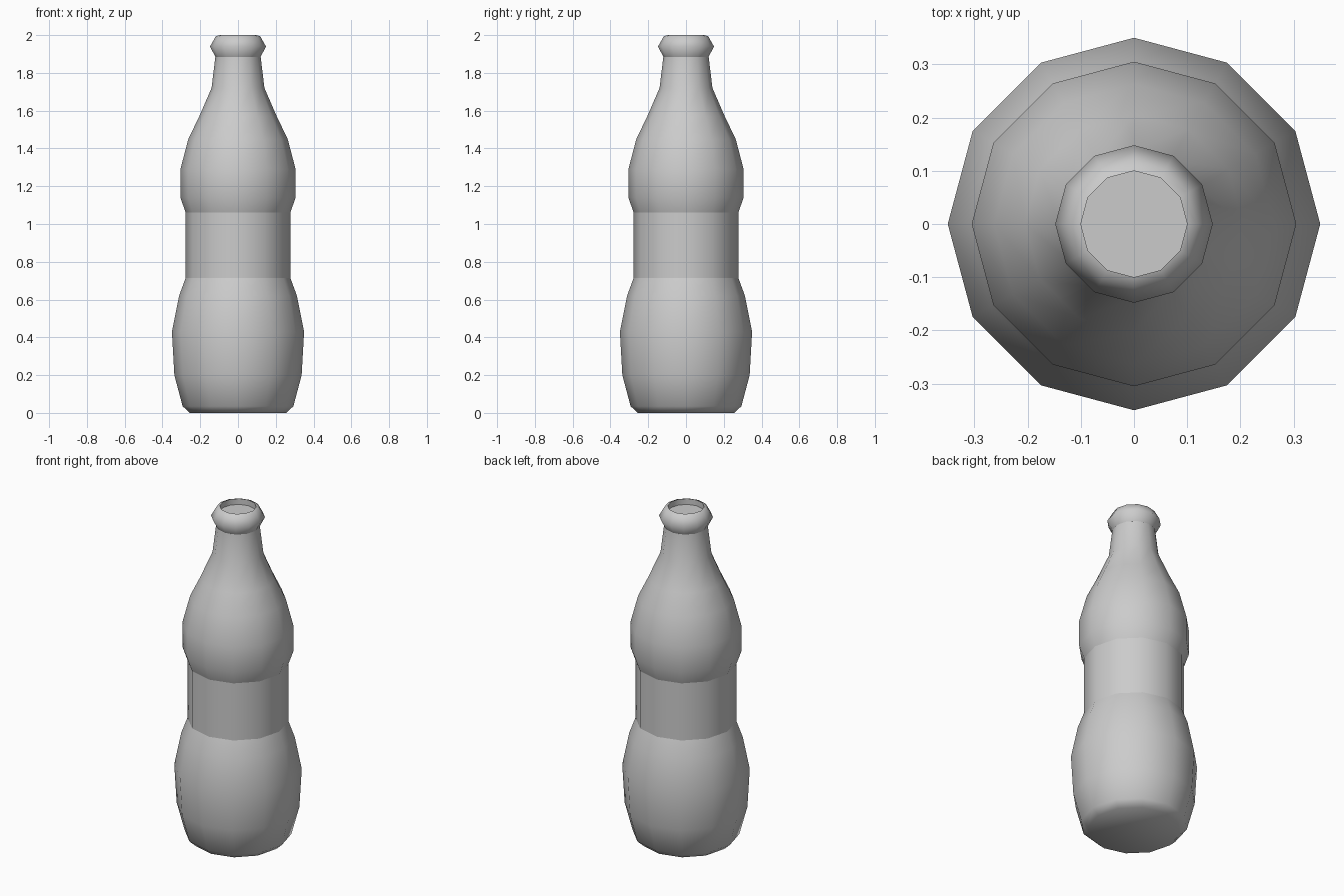
import bpy
import bmesh
from math import cos, sin, tau

cube = bpy.data.objects.get("Cube")
if cube:
    bpy.data.objects.remove(cube, do_unlink=True)

SIDES = 12

grey = bpy.data.materials.new("light_grey")
grey.use_nodes = True
colour = (0.6, 0.6, 0.6, 1)
grey.diffuse_color = colour
grey.node_tree.nodes["Principled BSDF"].inputs["Base Color"].default_value = colour


def lathe(name, profile, cap_start=False, cap_end=False, sharp=()):
    """Turn (radius, height) points about z, with sharp rings at chosen points."""
    bm = bmesh.new()
    rings = [[bm.verts.new((r * cos(tau * i / SIDES), r * sin(tau * i / SIDES), z))
              for i in range(SIDES)] for r, z in profile]
    for low, high in zip(rings, rings[1:]):
        for i in range(SIDES):
            j = (i + 1) % SIDES
            bm.faces.new((low[i], low[j], high[j], high[i]))
    if cap_start:
        bm.faces.new(rings[0][::-1])
    if cap_end:
        bm.faces.new(rings[-1])
    for k in sharp:
        for i in range(SIDES):
            bm.edges.get((rings[k][i], rings[k][(i + 1) % SIDES])).smooth = False
    for face in bm.faces:
        face.smooth = True
    mesh = bpy.data.meshes.new(name)
    bm.to_mesh(mesh)
    bm.free()
    mesh.materials.append(grey)
    obj = bpy.data.objects.new(name, mesh)
    bpy.context.collection.objects.link(obj)
    return obj


# Rounded base, closed underneath
lathe("lower_body", [(0.255, 0), (0.293, 0.035), (0.337, 0.2), (0.35, 0.43),
                     (0.312, 0.62), (0.277, 0.715)], cap_start=True)

# Straight recessed band around the waist
lathe("label_band", [(0.277, 0.715), (0.277, 1.06)])

# Shoulder, tapering neck, rolled lip and shallow closed mouth
lathe("shoulder_and_neck", [(0.277, 1.06), (0.305, 1.14), (0.305, 1.29), (0.263, 1.45),
                            (0.205, 1.57), (0.14, 1.72), (0.12, 1.885), (0.148, 1.94),
                            (0.118, 1.993), (0.1, 2.0), (0.1, 1.965)],
      cap_end=True, sharp=(6, 9, 10))
